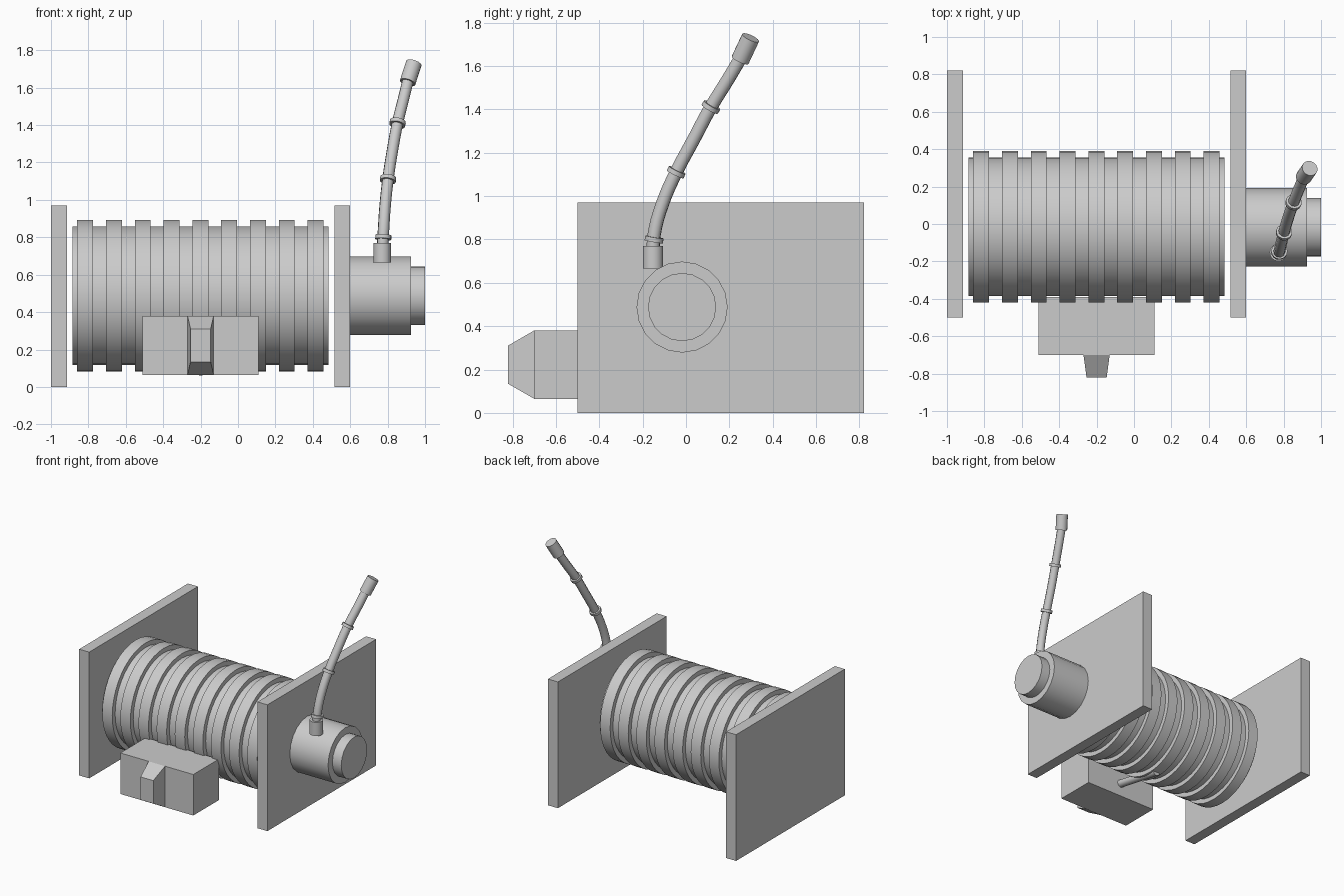
import bpy, bmesh, math
from mathutils import Vector

cube = bpy.data.objects.get("Cube")
if cube:
    bpy.data.objects.remove(cube, do_unlink=True)

grey = bpy.data.materials.new("plain_grey")
grey.use_nodes = True
colour = (0.6, 0.6, 0.6, 1)
grey.diffuse_color = colour
grey.node_tree.nodes["Principled BSDF"].inputs["Base Color"].default_value = colour


def finish(name, bm, smooth=False):
    bmesh.ops.recalc_face_normals(bm, faces=bm.faces)
    mesh = bpy.data.meshes.new(name)
    bm.to_mesh(mesh)
    bm.free()
    mesh.materials.append(grey)
    obj = bpy.data.objects.new(name, mesh)
    bpy.context.collection.objects.link(obj)
    if smooth:
        bpy.ops.object.select_all(action='DESELECT')
        obj.select_set(True)
        bpy.context.view_layer.objects.active = obj
        bpy.ops.object.shade_smooth_by_angle(angle=math.radians(35))
    return obj


def box(name, low, high):
    bm = bmesh.new()
    bmesh.ops.create_cube(bm, size=1)
    for v in bm.verts:
        v.co = [(a + b) / 2 + c * (b - a) for a, b, c in zip(low, high, v.co)]
    return finish(name, bm)


def turned(name, profile, y, z, sides):
    """Closed solid of revolution about an x axis; profile holds (x, radius)."""
    bm = bmesh.new()
    rings = []
    for x, r in profile:
        angles = [2 * math.pi * i / sides for i in range(sides)]
        rings.append([bm.verts.new((x, y + r * math.sin(a), z + r * math.cos(a)))
                      for a in angles])
    for a, b in zip(rings, rings[1:]):
        for i in range(sides):
            j = (i + 1) % sides
            bm.faces.new((a[i], a[j], b[j], b[i]))
    bm.faces.new(rings[0])
    bm.faces.new(rings[-1])
    return finish(name, bm, True)


def rod(name, start, end, radius, sides=16):
    start, end = Vector(start), Vector(end)
    axis = end - start
    bm = bmesh.new()
    bmesh.ops.create_cone(bm, cap_ends=True, segments=sides, radius1=radius,
                          radius2=radius, depth=axis.length)
    bm.transform(axis.to_track_quat('Z', 'Y').to_matrix().to_4x4())
    bmesh.ops.translate(bm, verts=bm.verts, vec=(start + end) / 2)
    return finish(name, bm, True)


# End plates
box("left_plate", (0.515, -0.5, 0), (0.6, 0.82, 0.97))
box("right_plate", (-1, -0.5, 0), (-0.915, 0.82, 0.97))

# Ribbed drum
inner, outer = 0.37, 0.405
profile = [(-0.885, inner)]
for i in range(9):
    x = -0.86 + i * 0.154
    profile += [(x, inner), (x, outer), (x + 0.085, outer), (x + 0.085, inner)]
profile.append((0.485, inner))
turned("ribbed_drum", profile, -0.015, 0.488, 40)

# Stepped side motor
turned("side_motor", [(0.59, 0.21), (0.925, 0.21), (0.925, 0.157), (1, 0.157)],
       -0.018, 0.488, 20)

# Front box with tapered nose and cable running back under the drum
box("front_box", (-0.51, -0.7, 0.065), (0.11, -0.39, 0.38))
nose = box("front_nose", (-0.27, -0.82, 0.065), (-0.13, -0.7, 0.38))
for v in nose.data.vertices:
    if v.co.y < -0.8:
        v.co.x = -0.2 + (v.co.x + 0.2) * 0.77
        v.co.z = 0.222 + (v.co.z - 0.222) * 0.56
rod("under_cable", (-0.2, -0.42, 0.175), (-0.2, 0.02, 0.09), 0.03)

# Bent pipe
path = [(0.772, -0.152, 0.72), (0.777, -0.147, 0.82), (0.786, -0.11, 0.96),
        (0.802, -0.045, 1.11), (0.825, 0.035, 1.26), (0.853, 0.115, 1.41),
        (0.885, 0.195, 1.54), (0.912, 0.26, 1.65)]
curve = bpy.data.curves.new("bent_pipe", 'CURVE')
curve.dimensions = '3D'
curve.bevel_depth = 0.031
curve.bevel_resolution = 3
curve.use_fill_caps = True
curve.resolution_u = 4
spline = curve.splines.new('BEZIER')
spline.bezier_points.add(len(path) - 1)
for point, co in zip(spline.bezier_points, path):
    point.co = co
    point.handle_left_type = point.handle_right_type = 'AUTO'
curve.materials.append(grey)
pipe = bpy.data.objects.new("bent_pipe", curve)
bpy.context.collection.objects.link(pipe)

# Pipe sockets and collars
rod("pipe_socket", (0.772, -0.152, 0.665), (0.772, -0.152, 0.77), 0.047)
rod("pipe_cap", (0.907, 0.25, 1.628), (0.94, 0.298, 1.73), 0.043)
for i in (1, 3, 5):
    here = Vector(path[i]) - Vector((0, 0, 0.02 if i == 1 else 0))
    along = (Vector(path[i + 1]) - Vector(path[i - 1])).normalized() * 0.011
    rod("pipe_collar", here - along, here + along, 0.043)
